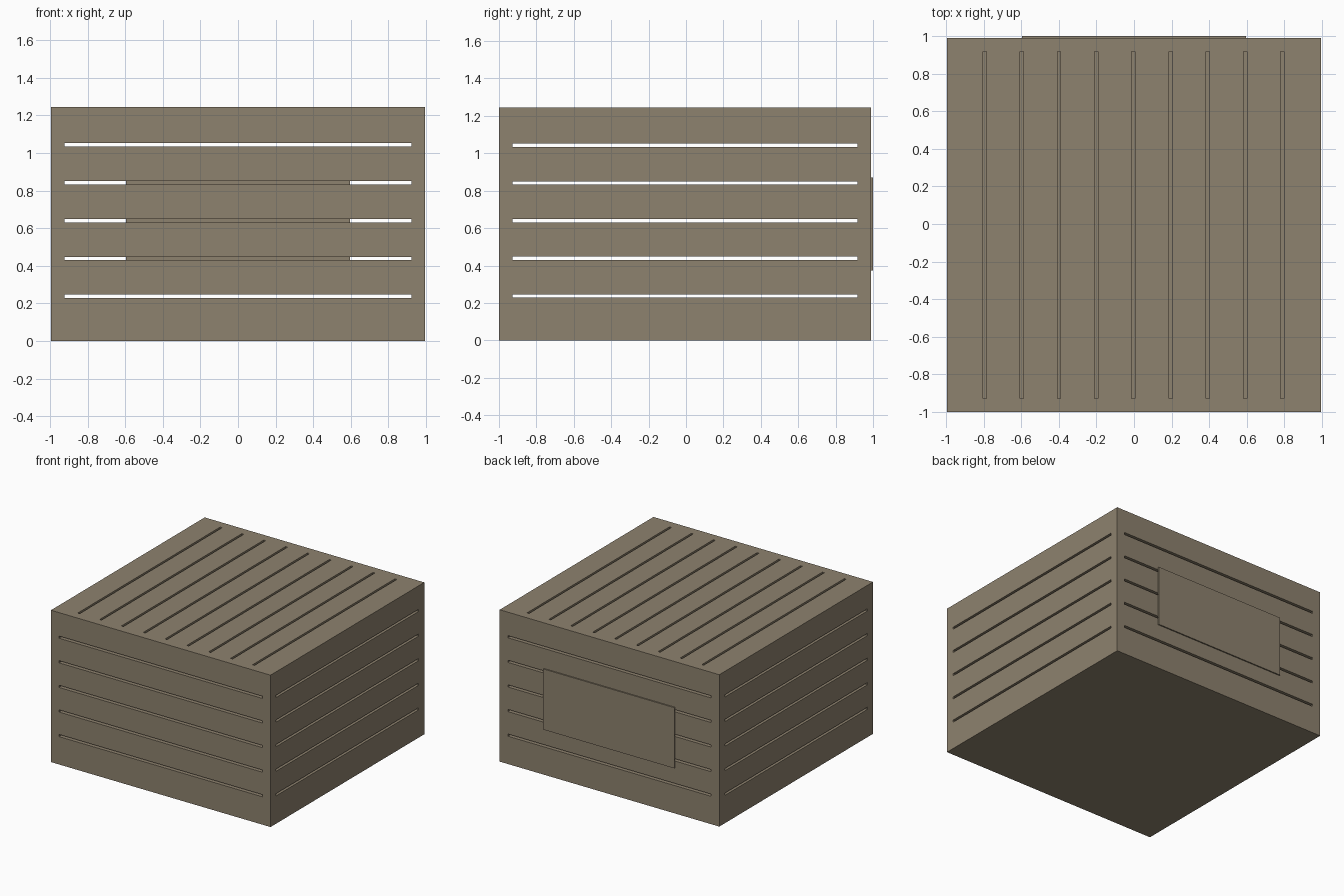
import bpy, bmesh
from mathutils import Matrix, Vector

if "Cube" in bpy.data.objects:
    bpy.data.objects.remove(bpy.data.objects["Cube"])

W, H, WALL = 0.995, 1.244, 0.04       # half width, height, wall thickness
CY = -0.005                           # housing centre in y
SLOT, REACH = 0.018, 0.922            # slot width, half length

paint = bpy.data.materials.new("warm taupe")
paint.diffuse_color = (0.27, 0.223, 0.156, 1)
paint.use_nodes = True
paint.node_tree.nodes["Principled BSDF"].inputs["Base Color"].default_value = paint.diffuse_color


def boxes(name, items):
    """One object made of boxes given as (centre, size)."""
    bm = bmesh.new()
    for c, s in items:
        m = Matrix.Translation(c) @ Matrix.Diagonal(Vector(s).to_4d())
        bmesh.ops.create_cube(bm, size=1, matrix=m)
    me = bpy.data.meshes.new(name)
    bm.to_mesh(me)
    bm.free()
    me.materials.append(paint)
    ob = bpy.data.objects.new(name, me)
    bpy.context.collection.objects.link(ob)
    return ob


def cut(target, cutter):
    """Subtract the cutter, then remove it."""
    mod = target.modifiers.new("cut", 'BOOLEAN')
    mod.operation, mod.solver, mod.object = 'DIFFERENCE', 'EXACT', cutter
    bpy.context.view_layer.objects.active = target
    bpy.ops.object.modifier_apply(modifier=mod.name)
    bpy.data.objects.remove(cutter)


# Hollow housing
housing = boxes("housing", [((0, CY, H / 2), (2 * W, 2 * W, H))])
cut(housing, boxes("cavity", [((0, CY, H / 2),
                               (2 * (W - WALL), 2 * (W - WALL), H - 2 * WALL))]))

# Vent slots: front to back, side to side, and through the lid
levels = [0.237 + 0.2015 * i for i in range(5)]
cut(housing, boxes("front_slots", [((0, 0, z), (2 * REACH, 3, SLOT)) for z in levels]))
cut(housing, boxes("side_slots", [((0, CY, z), (3, 2 * REACH, SLOT)) for z in levels]))
cut(housing, boxes("lid_slots", [((0.198 * i - 0.003, CY, H),
                                  (SLOT, 2 * REACH, 0.2)) for i in range(-4, 5)]))

# Plain cover plate on the back
boxes("back_plate", [((0, 0.995, H / 2), (1.19, 0.01, 0.497))])
